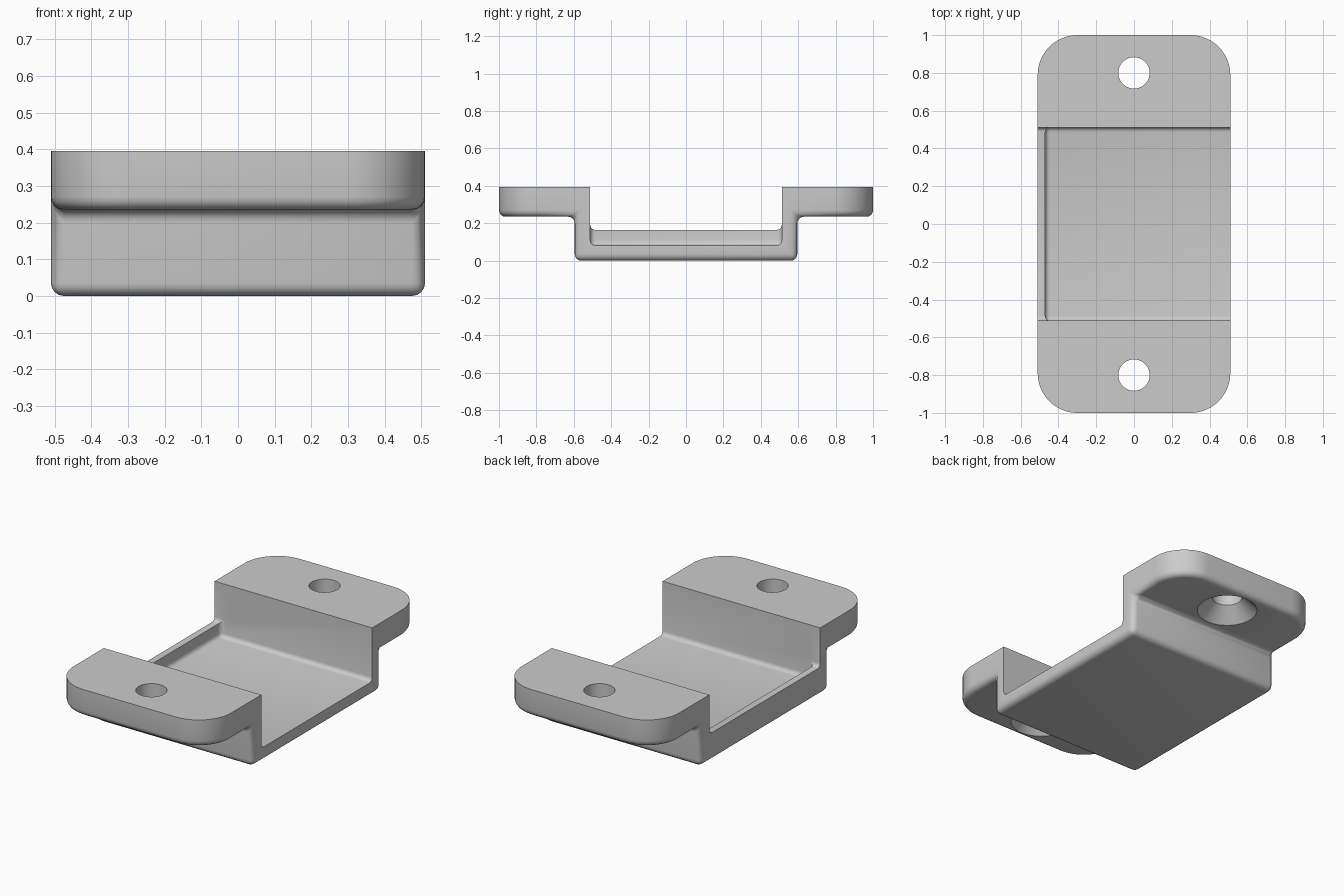
import bpy, bmesh, math
from mathutils import Matrix

if "Cube" in bpy.data.objects:
    bpy.data.objects.remove(bpy.data.objects["Cube"])

W = 0.51            # half width
Z_F, TOP = 0.235, 0.395   # flange underside and top

grey = bpy.data.materials.new("grey")
grey.diffuse_color = (0.6, 0.6, 0.6, 1)
grey.use_nodes = True
grey.node_tree.nodes["Principled BSDF"].inputs["Base Color"].default_value = grey.diffuse_color


def make_object(name, bm):
    bmesh.ops.recalc_face_normals(bm, faces=bm.faces)
    mesh = bpy.data.meshes.new(name)
    bm.to_mesh(mesh)
    bm.free()
    mesh.materials.append(grey)
    ob = bpy.data.objects.new(name, mesh)
    bpy.context.collection.objects.link(ob)
    return ob


def bevel(bm, test, offset, segments):
    edges = [e for e in bm.edges if test(*[v.co for v in e.verts], e)]
    bmesh.ops.bevel(bm, geom=edges, offset=offset, segments=segments, profile=0.5, affect='EDGES')


def box_cutter(name, x0, x1, z0, z1, y, test):
    bm = bmesh.new()
    bmesh.ops.create_cube(bm, size=1)
    for v in bm.verts:
        v.co.x = x0 if v.co.x < 0 else x1
        v.co.y *= 2 * y
        v.co.z = z0 if v.co.z < 0 else z1
    bevel(bm, test, 0.025, 4)
    return make_object(name, bm)


# bracket body: stepped profile extruded across the width
prof = [(-0.595, 0), (0.595, 0), (0.595, Z_F), (1, Z_F), (1, TOP), (-1, TOP), (-1, Z_F), (-0.595, Z_F)]
bm = bmesh.new()
face = bm.faces.new([bm.verts.new((-W, y, z)) for y, z in prof])
ext = bmesh.ops.extrude_face_region(bm, geom=[face])
bmesh.ops.translate(bm, vec=(2 * W, 0, 0), verts=[v for v in ext["geom"] if isinstance(v, bmesh.types.BMVert)])
bmesh.ops.recalc_face_normals(bm, faces=bm.faces)

# round plan corners, then soften the underside
bevel(bm, lambda a, b, e: abs(a.y) > 0.99 and abs(b.y) > 0.99 and abs(a.z - b.z) > 0.1, 0.21, 12)
bevel(bm, lambda a, b, e: max(a.z, b.z) < 0.24 and e.calc_face_angle(0) > 0.7, 0.035, 4)
bracket = make_object("bracket", bm)

# channel pocket (open on the right) and lowered end lip (left)
cutters = [
    box_cutter("pocket_cutter", -0.47, 0.7, 0.082, 0.7, 0.512,
               lambda a, b, e: (a.z < 0.1 and b.z < 0.1) or (a.x < 0 and b.x < 0 and a.y * b.y > 0)),
    box_cutter("lip_cutter", -0.7, -0.4, 0.165, 0.7, 0.512,
               lambda a, b, e: a.z < 0.2 and b.z < 0.2 and a.y * b.y > 0),
]

# countersunk screw holes, one revolved cutter each
for name, y in (("front_hole_cutter", -0.8), ("back_hole_cutter", 0.8)):
    bm = bmesh.new()
    pts = [(0, 0.215), (0.185, 0.215), (0.083, 0.317), (0.083, 0.5), (0, 0.5)]
    vs = [bm.verts.new((r, 0, z)) for r, z in pts]
    es = [bm.edges.new(p) for p in zip(vs, vs[1:])]
    bmesh.ops.spin(bm, geom=vs + es, cent=(0, 0, 0), axis=(0, 0, 1), angle=math.tau, steps=48)
    bmesh.ops.remove_doubles(bm, verts=bm.verts, dist=1e-4)
    bmesh.ops.transform(bm, matrix=Matrix.Translation((0, y, 0)), verts=bm.verts)
    cutters.append(make_object(name, bm))

bpy.context.view_layer.objects.active = bracket
bracket.select_set(True)
for c in cutters:
    m = bracket.modifiers.new(c.name, 'BOOLEAN')
    m.operation, m.solver, m.object = 'DIFFERENCE', 'EXACT', c
    bpy.ops.object.modifier_apply(modifier=m.name)
    bpy.data.objects.remove(c)
bpy.ops.object.shade_smooth_by_angle(angle=math.radians(30))
